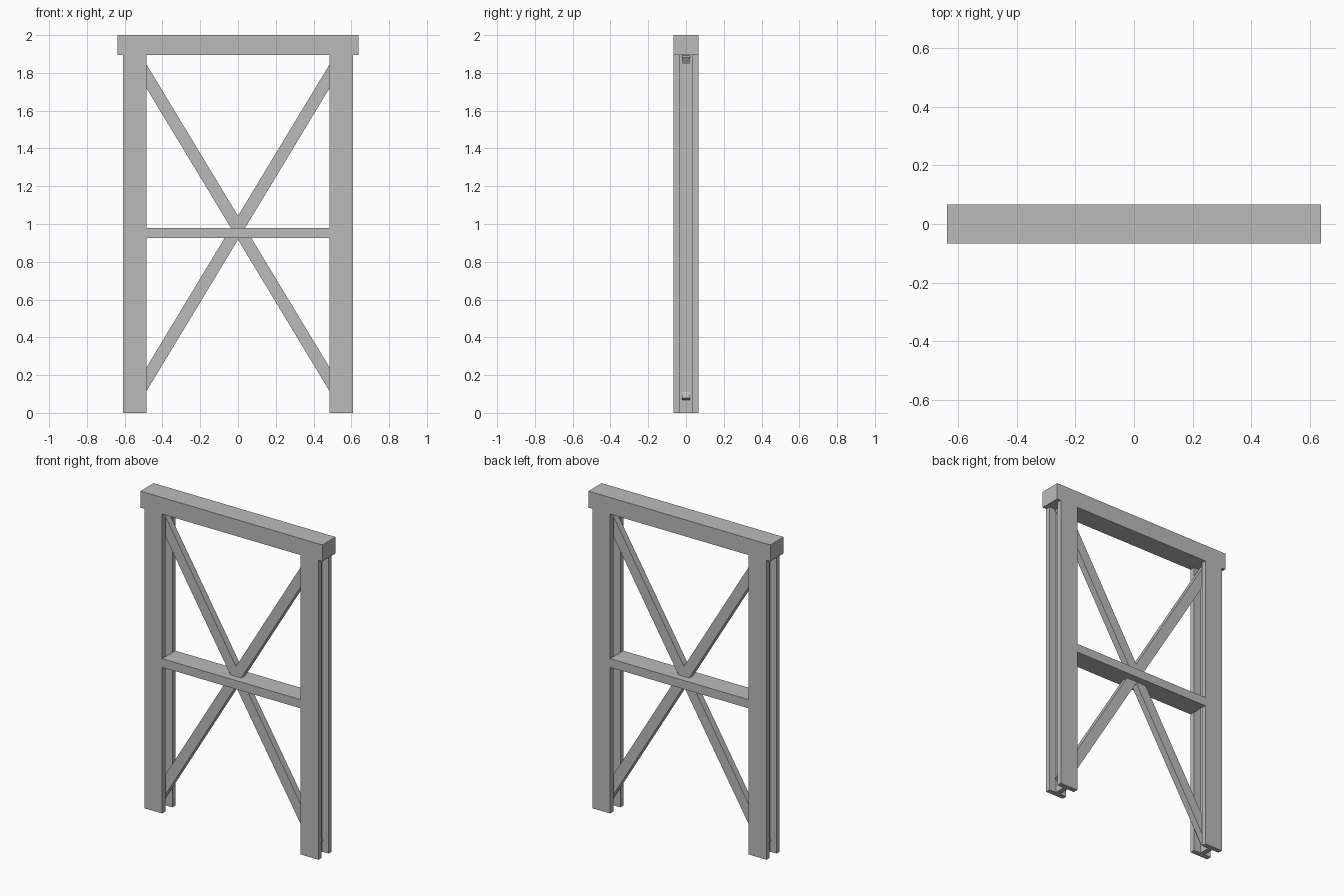
import bpy
import bmesh
import math
from mathutils import Matrix, Vector

cube = bpy.data.objects.get("Cube")
if cube:
    bpy.data.objects.remove(cube, do_unlink=True)

HALF_DEPTH = 0.066      # shared by columns, top beam and cross rail
COLUMN_X = 0.5475
COLUMN_HALF = 0.0625
BEAM_BOTTOM = 1.895
WEB_HALF = 0.015
FLANGE_INNER = 0.035

steel = bpy.data.materials.new("grey steel")
steel.use_nodes = True
steel.diffuse_color = (0.5, 0.5, 0.5, 1)
steel.node_tree.nodes["Principled BSDF"].inputs["Base Color"].default_value = (0.5, 0.5, 0.5, 1)


def add_object(name, bm):
    bmesh.ops.recalc_face_normals(bm, faces=bm.faces)
    mesh = bpy.data.meshes.new(name)
    bm.to_mesh(mesh)
    bm.free()
    mesh.materials.append(steel)
    obj = bpy.data.objects.new(name, mesh)
    bpy.context.collection.objects.link(obj)
    return obj


def box(name, size, centre, tilt=0.0):
    bm = bmesh.new()
    matrix = (Matrix.Translation(centre) @ Matrix.Rotation(tilt, 4, 'Y')
              @ Matrix.Diagonal((*size, 1)))
    bmesh.ops.create_cube(bm, size=1, matrix=matrix)
    return add_object(name, bm)


def h_column(name, x):
    # Quarter of the H section, mirrored to the full outline
    quarter = [(WEB_HALF, FLANGE_INNER), (COLUMN_HALF, FLANGE_INNER),
               (COLUMN_HALF, HALF_DEPTH)]
    half = quarter + [(-px, py) for px, py in reversed(quarter)]
    outline = half + [(-px, -py) for px, py in half]
    bm = bmesh.new()
    face = bm.faces.new([bm.verts.new((x + px, py, 0)) for px, py in outline])
    top = bmesh.ops.extrude_face_region(bm, geom=[face])["geom"]
    verts = [v for v in top if isinstance(v, bmesh.types.BMVert)]
    bmesh.ops.translate(bm, verts=verts, vec=Vector((0, 0, BEAM_BOTTOM)))
    return add_object(name, bm)


# Columns
for side, sign in (("left", 1), ("right", -1)):
    h_column(side + "_column", sign * COLUMN_X)

# Top beam and middle rail
box("top_beam", (1.274, 2 * HALF_DEPTH, 2 - BEAM_BOTTOM), (0, 0, (2 + BEAM_BOTTOM) / 2))
rail_length = 2 * (COLUMN_X - COLUMN_HALF)
box("middle_rail", (rail_length, 2 * HALF_DEPTH, 0.055), (0, 0, 0.9525))

# Crossed braces, ends running just through the column webs
run, rise = 0.554, 0.917
for name, sign in (("rising_brace", 1), ("falling_brace", -1)):
    box(name, (0.065, 0.042, 2 * math.hypot(run, rise)), (0, 0, 0.98),
        sign * math.atan2(run, rise))
